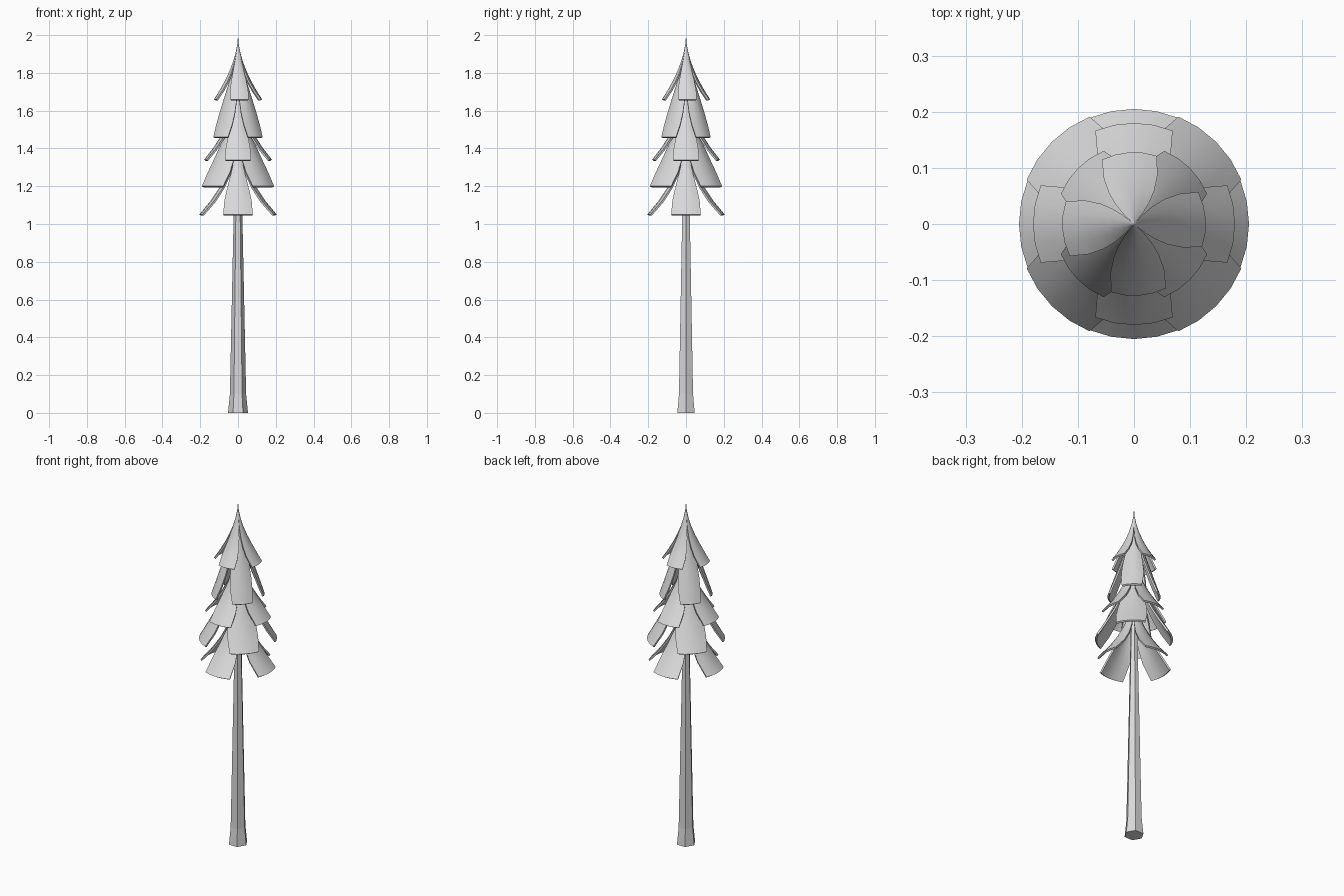
import bpy
import bmesh
from math import sin, cos, radians

cube = bpy.data.objects.get("Cube")
if cube:
    bpy.data.objects.remove(cube, do_unlink=True)

grey = bpy.data.materials.new("plain grey")
grey.use_nodes = True
colour = (0.7, 0.7, 0.7, 1)
grey.diffuse_color = colour
grey.node_tree.nodes["Principled BSDF"].inputs["Base Color"].default_value = colour


def finish(name, bm, smooth):
    """Turn a bmesh into a named, shaded object."""
    bmesh.ops.remove_doubles(bm, verts=bm.verts, dist=0.0002)
    bmesh.ops.recalc_face_normals(bm, faces=bm.faces)
    mesh = bpy.data.meshes.new(name)
    bm.to_mesh(mesh)
    bm.free()
    mesh.materials.append(grey)
    obj = bpy.data.objects.new(name, mesh)
    bpy.context.collection.objects.link(obj)
    bpy.ops.object.select_all(action="DESELECT")
    obj.select_set(True)
    bpy.context.view_layer.objects.active = obj
    if smooth:
        bpy.ops.object.shade_smooth_by_angle(angle=radians(30))
    return obj


def branch_tier(name, base, height, radius, power, turn):
    """Four drooping fronds that join towards the tip of a flared cone."""
    rows, columns, thick = 7, 4, 0.011
    bm = bmesh.new()
    for frond in range(4):
        middle = turn + 90 * frond
        shells = []
        for inset in (0, thick):
            grid = []
            for i in range(rows + 1):
                t = i / rows
                r = max(radius * (1 - t) ** power - inset * 0.8, 0)
                z = base + height * t - inset * 0.5 * (1 if t < 1 else 3)
                half = 45 - 22.5 * (1 - t) ** 2.5
                line = []
                for j in range(columns + 1):
                    a = radians(middle + half * (2 * j / columns - 1))
                    line.append(bm.verts.new((r * cos(a), r * sin(a), z)))
                grid.append(line)
            for i in range(rows):
                for j in range(columns):
                    bm.faces.new((grid[i][j], grid[i][j + 1],
                                  grid[i + 1][j + 1], grid[i + 1][j]))
            shells.append(grid)
        # Close the lower rim and both side edges
        outer, inner = shells
        for j in range(columns):
            bm.faces.new((outer[0][j], inner[0][j], inner[0][j + 1], outer[0][j + 1]))
        for i in range(rows - 1):
            for j in (0, columns):
                bm.faces.new((outer[i][j], outer[i + 1][j], inner[i + 1][j], inner[i][j]))
    finish(name, bm, True)


# Foliage tiers: name, lower edge, height, radius, flare, turn
branch_tier("lowest_branches", 1.05, 0.50, 0.205, 2.2, 0)
branch_tier("lower_branches", 1.20, 0.50, 0.207, 1.4, 45)
branch_tier("middle_branches", 1.34, 0.45, 0.18, 2.1, 0)
branch_tier("upper_branches", 1.46, 0.45, 0.141, 1.05, 45)
branch_tier("top_branches", 1.66, 0.34, 0.128, 1.8, 4)

# Tapered six-sided trunk with a flared foot
bm = bmesh.new()
rings = []
for z, r in ((0, 0.053), (0.1, 0.043), (1.05, 0.023), (1.75, 0.008)):
    rings.append([bm.verts.new((r * cos(radians(60 * k)), r * sin(radians(60 * k)), z))
                  for k in range(6)])
for low, high in zip(rings, rings[1:]):
    for k in range(6):
        n = (k + 1) % 6
        bm.faces.new((low[k], low[n], high[n], high[k]))
bm.faces.new(rings[0])
bm.faces.new(rings[-1])
finish("trunk", bm, False)
